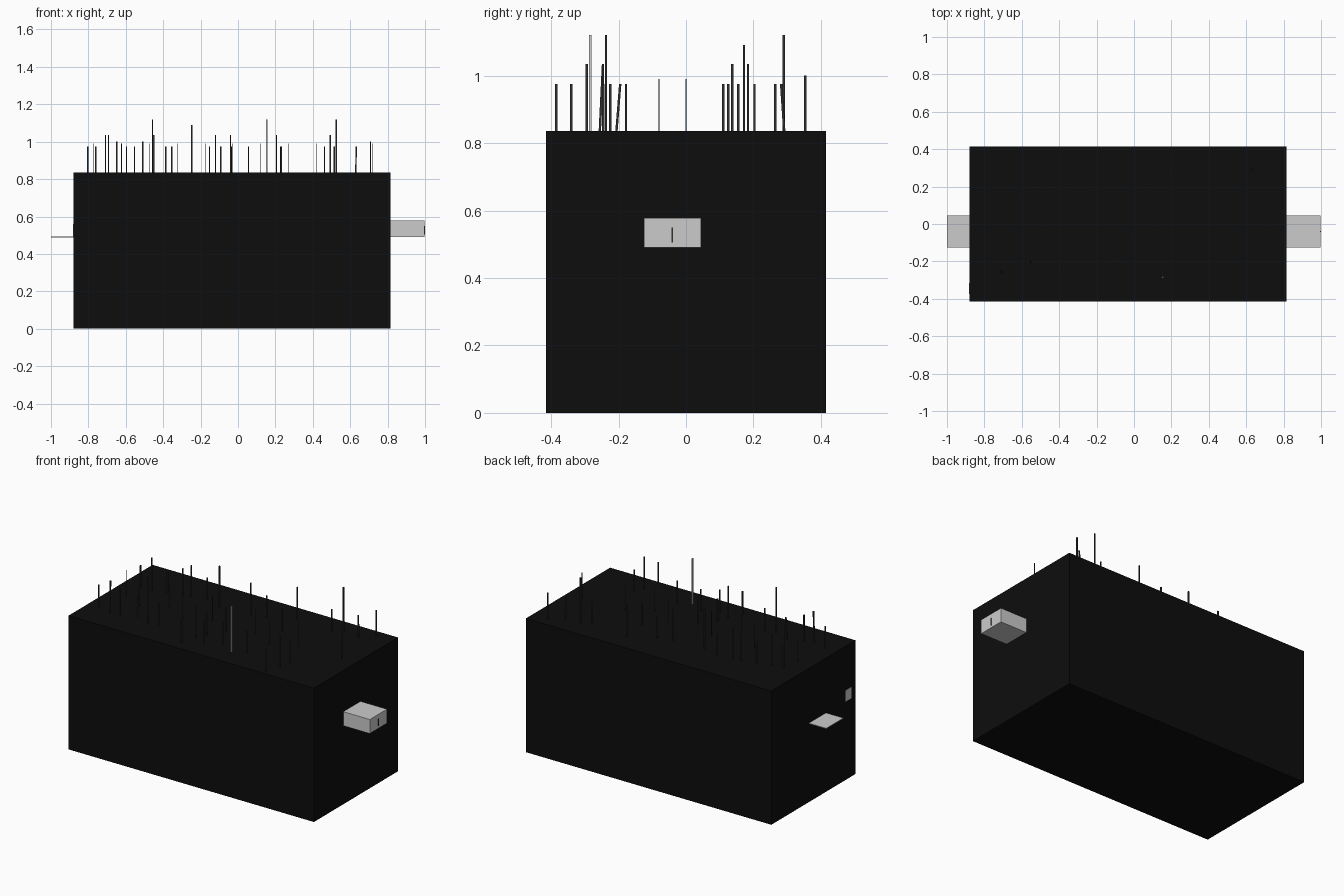
import bpy
from mathutils import Vector

black = bpy.data.materials.new("black")
black.diffuse_color = (0.004, 0.004, 0.004, 1)
dark = bpy.data.materials.new("dark")
dark.diffuse_color = (0.03, 0.03, 0.03, 1)


def box(name, lo, hi, mat=None, lean=(0, 0)):
    """Box between two corners; lean shifts the top face sideways."""
    lo, hi = Vector(lo), Vector(hi)
    bpy.ops.mesh.primitive_cube_add(size=1)
    ob = bpy.context.object
    ob.name = name
    for v in ob.data.vertices:
        up = v.co.z > 0
        v.co = Vector([lo[i] + (v.co[i] + 0.5) * (hi[i] - lo[i]) for i in range(3)])
        if up:
            v.co.x += lean[0]
            v.co.y += lean[1]
    if mat:
        ob.data.materials.append(mat)
    return ob


# main body
TOP = 0.835
box("body", (-0.88, -0.415, 0), (0.815, 0.415, TOP), black)

# end fittings
box("right_block", (0.815, -0.125, 0.49), (0.998, 0.045, 0.578))
box("right_block_slot", (0.997, -0.043, 0.505), (1.0, -0.038, 0.55), dark)
box("left_shelf", (-1.0, -0.125, 0.489), (-0.88, 0.045, 0.493))
box("left_panel", (-0.882, -0.375, 0.49), (-0.88, -0.315, 0.56))


def rod(name, x, y, top, w=0.007, mat=dark, lean=(0, 0)):
    h = w / 2
    box(name, (x - h, y - h, TOP - 0.01), (x + h, y + h, top), mat, lean)


# rods standing on the top, grouped by tip height
rods = {
    0.975: [(-.804, -.225), (-.553, -.195), (-.387, -.225), (-.152, -.34),
            (-.093, -.178), (.056, -.225), (.232, -.245), (.462, -.385),
            (.515, -.225), (-.761, .125), (-.596, .155), (-.355, .203),
            (.056, .203), (.227, .11), (.462, .265), (.633, .282), (-.035, -.284)],
    1.0: [(-.649, -.237), (-.51, .184), (.708, .354)],
    1.035: [(-.708, -.246), (-.12, -.246), (.494, -.294), (-.692, .137),
            (-.451, .184), (-.04, .184), (.206, .29)],
    1.09: [(-.248, .172)],
    1.12: [(-.457, -.237), (.526, .29)],
}
leaning = {(-.553, -.195): (0, .012), (-.708, -.246): (0, .01), (.633, .282): (.004, -.01)}
for top, spots in rods.items():
    for x, y in spots:
        lx, ly = leaning.get((x, y), (0, 0))
        rod("rod", x - lx, y - ly, top, lean=(lx, ly))
rod("light_rod", .154, -.284, 1.12, mat=None)

# thin wires in regular spacing along the middle
for i in range(11):
    if i != 9:
        rod("wire", -.772 + .149 * i, -.08 if i % 2 else 0, 0.99, w=0.003)
